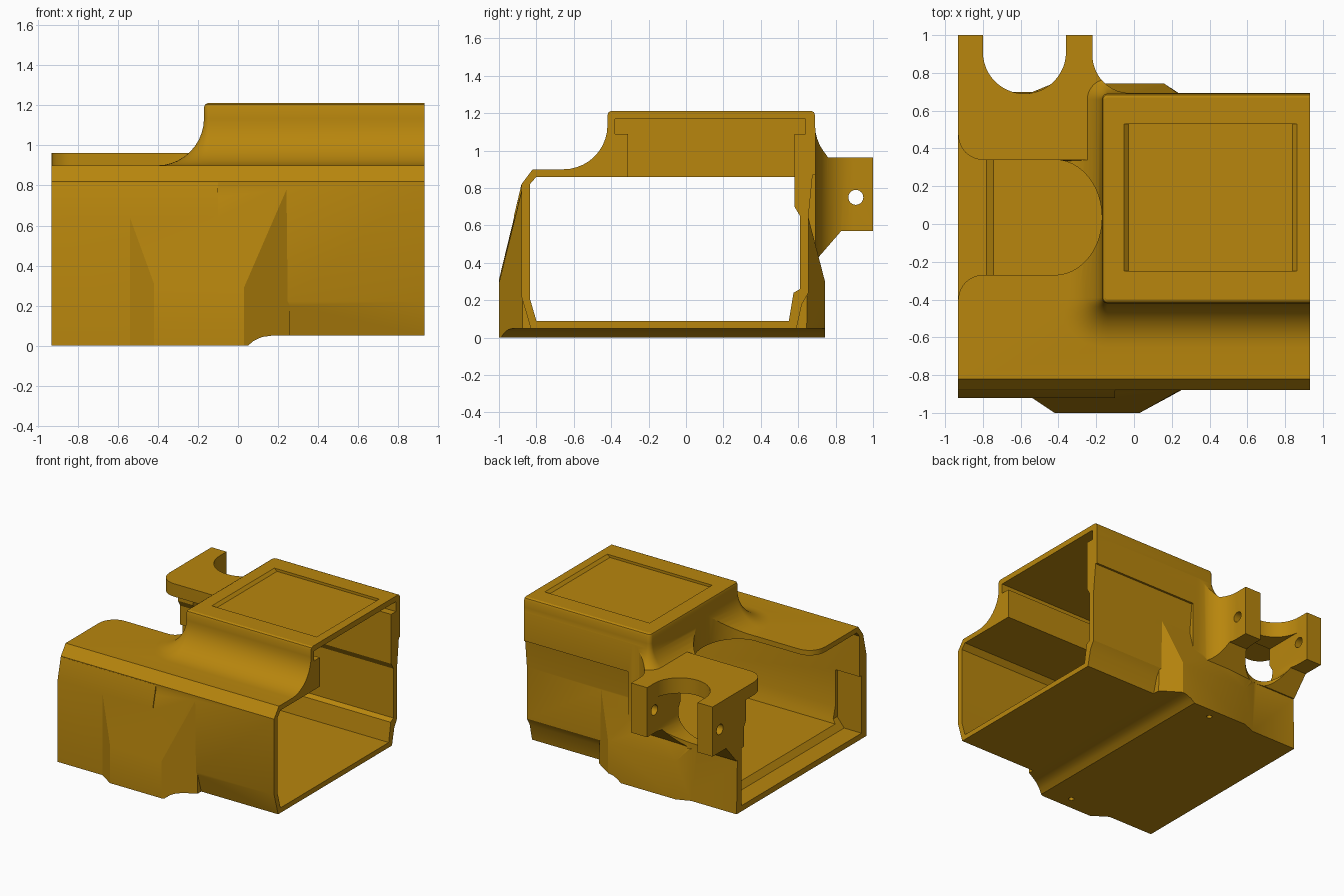
import bpy, bmesh, math
from mathutils import Vector

if "Cube" in bpy.data.objects:
    bpy.data.objects.remove(bpy.data.objects["Cube"])

gold = bpy.data.materials.new("golden_plastic")
gold.diffuse_color = (0.479, 0.238, 0.004, 1)
gold.use_nodes = True
gold.node_tree.nodes["Principled BSDF"].inputs["Base Color"].default_value = gold.diffuse_color


def finish(name, bm):
    bmesh.ops.recalc_face_normals(bm, faces=bm.faces[:])
    me = bpy.data.meshes.new(name)
    bm.to_mesh(me)
    bm.free()
    me.materials.append(gold)
    ob = bpy.data.objects.new(name, me)
    bpy.context.collection.objects.link(ob)
    return ob


def loft(name, rings):
    bm = bmesh.new()
    vs = [[bm.verts.new(p) for p in r] for r in rings]
    n = len(vs[0])
    for a, b in zip(vs, vs[1:]):
        for i in range(n):
            j = (i + 1) % n
            bm.faces.new((a[i], a[j], b[j], b[i]))
    bm.faces.new(vs[0])
    bm.faces.new(vs[-1])
    return finish(name, bm)


def prism(name, pts, axis, lo, hi):
    """Extrude a 2D outline along x, y or z."""
    def put(p, t):
        q = list(p)
        q.insert("xyz".index(axis), t)
        return q
    return loft(name, [[put(p, t) for p in pts] for t in (lo, hi)])


def box(name, x0, x1, y0, y1, z0, z1):
    return prism(name, [(x0, y0), (x1, y0), (x1, y1), (x0, y1)], "z", z0, z1)


def hull(name, pts):
    bm = bmesh.new()
    for p in pts:
        bm.verts.new(p)
    r = bmesh.ops.convex_hull(bm, input=bm.verts[:])
    junk = [v for v in r["geom_interior"] if isinstance(v, bmesh.types.BMVert)]
    bmesh.ops.delete(bm, geom=junk, context="VERTS")
    bmesh.ops.dissolve_limit(bm, angle_limit=0.01, verts=bm.verts[:], edges=bm.edges[:])
    return finish(name, bm)


def arc(cx, cy, rx, ry, a0, a1, n=14):
    return [(cx + rx * math.cos(math.radians(a0 + (a1 - a0) * i / n)),
             cy + ry * math.sin(math.radians(a0 + (a1 - a0) * i / n))) for i in range(n + 1)]


def combine(ob, others, op):
    for o in others:
        m = ob.modifiers.new(o.name, "BOOLEAN")
        m.operation, m.solver, m.object = op, "EXACT", o
        bpy.context.view_layer.update()
        dg = bpy.context.evaluated_depsgraph_get()
        me = bpy.data.meshes.new_from_object(ob.evaluated_get(dg))
        ob.modifiers.clear()
        ob.data = me
        bpy.data.objects.remove(o)


# Main sleeve and the wider lower left half
case = prism("case", [(-0.824, 0.03), (-0.88, 0.22), (-0.88, 0.82), (-0.82, 0.90), (0.68, 0.90),
                      (0.655, 0.65), (0.655, 0.24), (0.62, 0.18), (0.586, 0.03)], "x", -1, 1)
left_base = prism("left_base", [(-0.92, 0), (-0.92, 0.65), (-0.881, 0.815), (0.67, 0.83),
                                (0.69, 0.42), (0.70, 0)], "x", -1.01, -0.1)

# Faceted bulges on the front and back walls
front_bulge = hull("front_bulge", [
    (-0.54, -0.92, 0), (-0.42, -1, 0), (0.03, -1, 0), (0.26, -0.875, 0), (-0.54, 0.02, 0),
    (0.26, 0.02, 0), (-0.42, -1, 0.31), (0.03, -1, 0.29), (-0.54, -0.92, 0.64),
    (-0.54, -0.87, 0.82), (0.26, -0.87, 0.82), (0.26, 0.02, 0.3), (-0.54, 0.02, 0.3)])
back_bulge = hull("back_bulge", [
    (-0.56, 0.69, 0), (-0.43, 0.743, 0), (0.16, 0.743, 0), (0.31, 0.645, 0), (-0.56, -0.02, 0),
    (0.31, -0.02, 0), (-0.43, 0.743, 0.3), (0.16, 0.743, 0.3), (-0.56, 0.69, 0.45),
    (-0.1, 0.65, 0.66), (0.29, 0.65, 0.66), (0.31, -0.02, 0.3), (-0.56, -0.02, 0.3)])

# Raised housing, flaring out to the deck with a concave fillet
R = 0.235
levels = [(0.87, R)]
levels += [(1.135 - R * math.cos(math.radians(a)), R - R * math.sin(math.radians(a)))
           for a in range(0, 91, 9)]
levels += [(1.19, 0), (1.205, -0.006), (1.212, -0.02)]
rings = []
for z, d in levels:
    r = 0.03 + d
    ring = [(1.01, -0.42 - d)]
    ring += arc(-0.14, -0.39, r, r, 270, 180, 10)
    ring += arc(-0.14, 0.66, r, r, 180, 90, 10)
    ring += [(1.01, 0.69 + d)]
    rings.append([(x, y, z) for x, y in ring])
housing = loft("housing", rings)

# Rear clamp bracket
bracket = prism("bracket", [(0.34, 0.962), (1, 0.962), (1, 0.57), (0.83, 0.57), (0.70, 0.42),
                            (0.62, 0.42), (0.62, 0.865), (0.33, 0.865)], "x", -1.02, 0.02)
combine(housing, [bracket], "UNION")
plan = [(-0.22, 1.2)] + arc(-0.02, 0.893, 0.2, 0.2, 180, 270) + [(1.2, 0.693), (1.2, 1.2)]
combine(housing, [prism("rear_trim", plan, "z", 0.2, 1.4)], "DIFFERENCE")

combine(case, [left_base, front_bulge, back_bulge, housing], "UNION")

# Hollow interior, end recess and housing cavity with its side grooves
cuts = [prism("inside", [(-0.80, 0.09), (-0.835, 0.21), (-0.835, 0.82), (-0.80, 0.86), (0.58, 0.86),
                         (0.58, 0.70), (0.61, 0.65), (0.61, 0.26), (0.575, 0.24), (0.55, 0.09)],
              "x", -1.1, 1.1)]
cuts.append(prism("end_recess", [(-1.1, 0.045), (-0.78, 0.045), (-0.72, 0.12), (-0.72, 0.5), (-1.1, 0.5)],
                  "y", -0.86, 0.64))
cuts.append(prism("housing_cavity", [(-0.31, 0.8), (-0.31, 1.09), (-0.38, 1.09), (-0.38, 1.168),
                                     (0.64, 1.168), (0.64, 1.09), (0.58, 1.09), (0.58, 0.8)],
                  "x", -0.1, 1.1))

# Rounded slot in the left deck
slot = [(-1.1, -0.40)] + arc(-0.80, -0.40, 0.13, 0.13, 180, 90, 8)
slot += arc(-0.42, 0.035, 0.25, 0.305, -90, 90, 24)
slot += arc(-0.80, 0.47, 0.13, 0.13, 270, 180, 8) + [(-1.1, 0.47)]
cuts.append(prism("deck_slot", slot, "z", 0.5, 1.4))

# Clamp bite, rear wall window and pivot holes
bite = [(-0.80, 1.2)] + arc(-0.58, 0.91, 0.22, 0.22, 180, 360, 24) + [(-0.36, 1.2)]
cuts.append(prism("clamp_bite", bite, "z", 0.41, 1.4))
window = [(-0.80, 0.84)] + arc(-0.58, 0.62, 0.22, 0.17, 180, 360, 16) + [(-0.36, 0.84)]
cuts.append(prism("rear_window", window, "y", 0.5, 1.2))
cuts.append(prism("pivot_hole", arc(0.908, 0.75, 0.04, 0.04, 0, 345, 23), "x", -1.2, 0.0))

# Shallow panel recess on the housing roof
cuts.append(prism("panel_recess", [(-0.053, 1.25), (-0.053, 1.212), (-0.03, 1.192), (0.84, 1.192),
                                   (0.863, 1.212), (0.863, 1.25)], "y", -0.25, 0.53))

# Stepped underside and screw holes
cuts.append(prism("underside_step", [(0.05, -0.1), (0.05, 0), (0.08, 0.025), (0.12, 0.043), (0.17, 0.05),
                                     (1.2, 0.05), (1.2, -0.1)], "y", -1.2, 1.2))
for y in (-0.9, 0.66):
    cuts.append(prism("screw_hole", arc(-0.16, y, 0.02, 0.02, 0, 337.5, 15), "z", -0.1, 0.15))

# Flat open ends
cuts.append(box("left_trim", -1.3, -0.932, -1.3, 1.3, -0.3, 1.5))
cuts.append(box("right_trim", 0.932, 1.3, -1.3, 1.3, -0.3, 1.5))
combine(case, cuts, "DIFFERENCE")

bpy.context.view_layer.objects.active = case
case.select_set(True)
bpy.ops.object.shade_smooth_by_angle(angle=math.radians(25))
